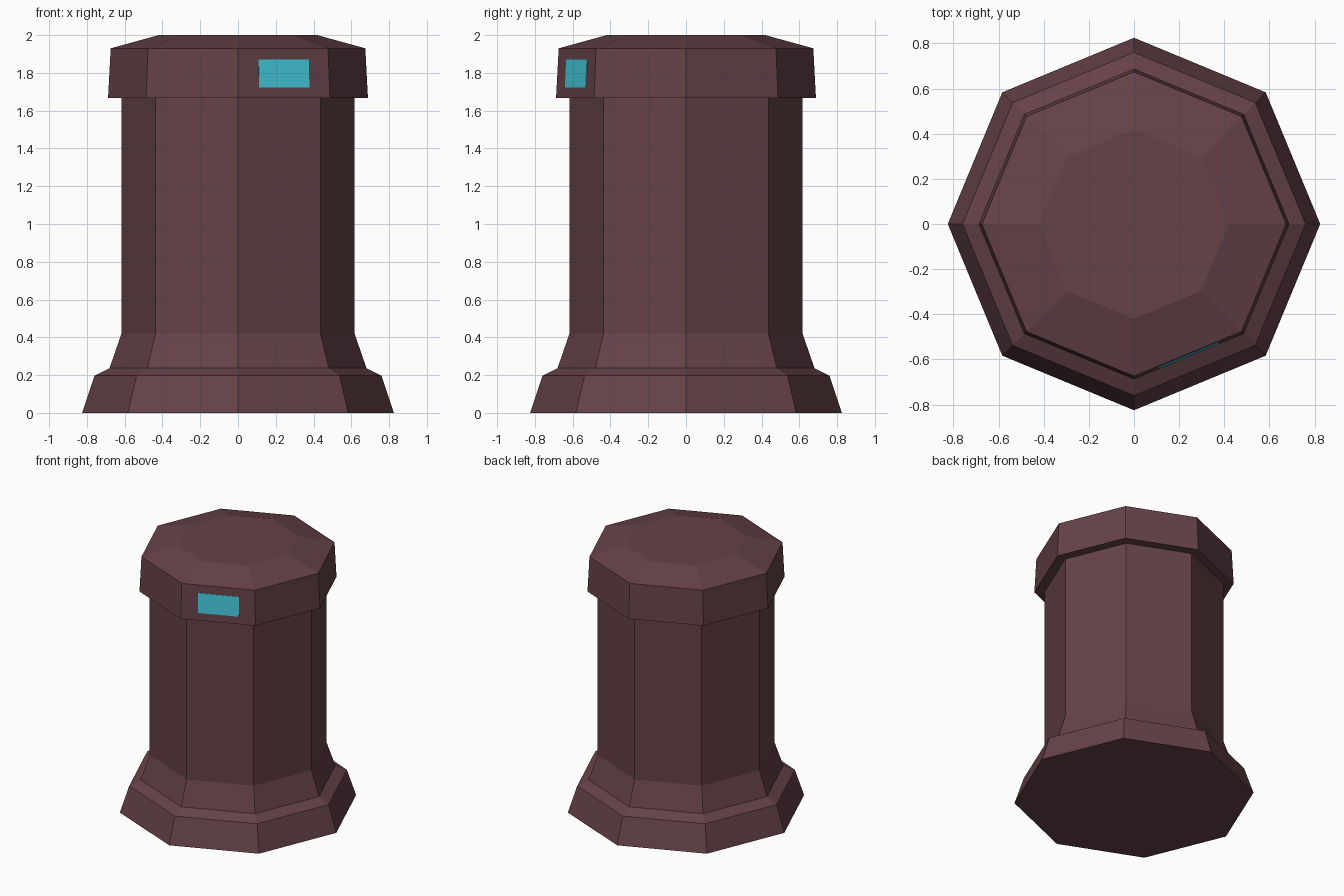
import bpy
import bmesh
from math import cos, sin, pi, atan2
from mathutils import Matrix

cube = bpy.data.objects.get("Cube")
if cube:
    bpy.data.objects.remove(cube, do_unlink=True)

SIDES = 8


def make_material(name, rgb):
    mat = bpy.data.materials.new(name)
    mat.use_nodes = True
    mat.diffuse_color = (*rgb, 1)
    mat.node_tree.nodes["Principled BSDF"].inputs["Base Color"].default_value = (*rgb, 1)
    return mat


def add_object(name, bm, mat):
    bmesh.ops.recalc_face_normals(bm, faces=bm.faces)
    mesh = bpy.data.meshes.new(name)
    bm.to_mesh(mesh)
    bm.free()
    mesh.materials.append(mat)
    obj = bpy.data.objects.new(name, mesh)
    bpy.context.collection.objects.link(obj)
    return obj


def octagonal_turning(name, profile, mat):
    """Stack octagonal rings of (radius, height) and cap both ends."""
    bm = bmesh.new()
    rings = [[bm.verts.new((r * cos(2 * pi * i / SIDES), r * sin(2 * pi * i / SIDES), z))
              for i in range(SIDES)] for r, z in profile]
    for low, high in zip(rings, rings[1:]):
        for i in range(SIDES):
            j = (i + 1) % SIDES
            bm.faces.new((low[i], low[j], high[j], high[i]))
    bm.faces.new(rings[0])
    bm.faces.new(rings[-1])
    return add_object(name, bm, mat)


maroon = make_material("dark maroon", (0.13, 0.054, 0.064))
cyan = make_material("cyan", (0.06, 0.59, 0.72))

# Flared foot, straight column and overhanging lid in one closed shell
cap_low, cap_high = (0.688, 1.667), (0.674, 1.93)
octagonal_turning("pillar_body", [
    (0.825, 0), (0.76, 0.197), (0.68, 0.237), (0.617, 0.42), (0.617, 1.667),
    cap_low, cap_high, (0.42, 2.0)], maroon)

# Thin panel lying on the sloped lid side, just left of the front corner
height = 1.797
apothem = cos(pi / SIDES)
t = (height - cap_low[1]) / (cap_high[1] - cap_low[1])
distance = apothem * (cap_low[0] + t * (cap_high[0] - cap_low[0]))
tilt = atan2(apothem * (cap_low[0] - cap_high[0]), cap_high[1] - cap_low[1])
bm = bmesh.new()
bmesh.ops.create_cube(bm, size=1, matrix=(
    Matrix.Rotation(-3 * pi / SIDES, 4, 'Z')
    @ Matrix.Translation((distance, 0.002, height))
    @ Matrix.Rotation(-tilt, 4, 'Y')
    @ Matrix.Diagonal((0.005, 0.288, 0.148, 1))))
add_object("front_panel", bm, cyan)
